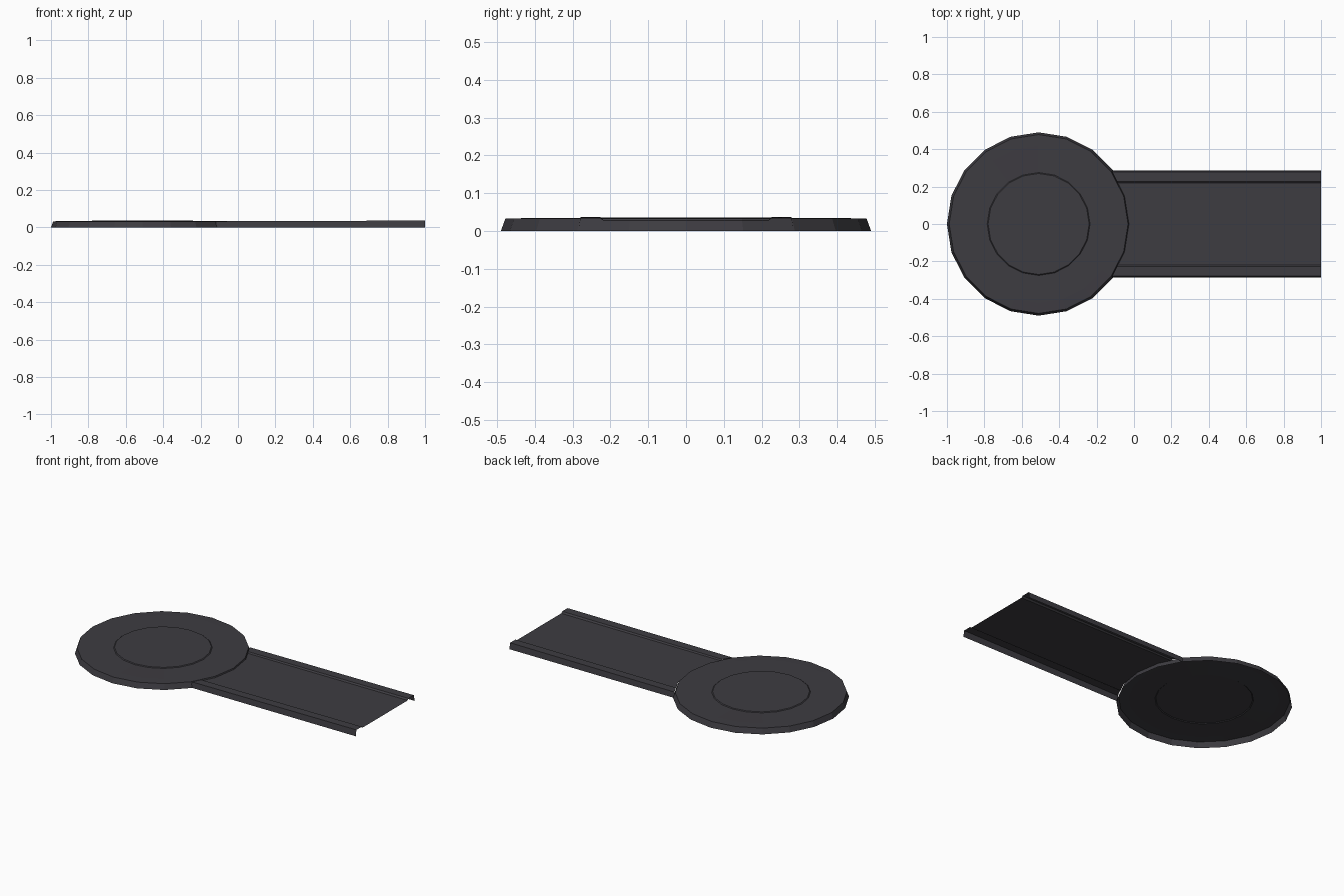
import bpy, bmesh, math

if "Cube" in bpy.data.objects:
    bpy.data.objects.remove(bpy.data.objects["Cube"])

asphalt = bpy.data.materials.new("dark asphalt")
asphalt.diffuse_color = (0.047, 0.045, 0.053, 1)
asphalt.use_nodes = True
asphalt.node_tree.nodes["Principled BSDF"].inputs["Base Color"].default_value = asphalt.diffuse_color

CX, R, SIDES = -0.51, 0.49, 20


def finish(name, bm):
    me = bpy.data.meshes.new(name)
    bm.to_mesh(me)
    bm.free()
    me.materials.append(asphalt)
    ob = bpy.data.objects.new(name, me)
    bpy.context.collection.objects.link(ob)
    return ob


# Round end: open-bottomed shell of concentric 20-sided rings
bm = bmesh.new()
rings = []
for r, z in [(R, 0), (0.478, 0.033), (0.42, 0.034), (0.275, 0.032), (0.27, 0.036)]:
    rings.append([bm.verts.new((CX + r * math.cos(i * math.tau / SIDES),
                                r * math.sin(i * math.tau / SIDES), z))
                  for i in range(SIDES)])
for lo, hi in zip(rings, rings[1:]):
    for i in range(SIDES):
        j = (i + 1) % SIDES
        bm.faces.new((lo[i], lo[j], hi[j], hi[i]))
bm.faces.new(rings[-1])
finish("round_end", bm)


# Road strip: kerbed cross-section that starts on the disc's outline
def disc_x(y):
    step = math.tau / SIDES
    r = 0.483
    k = int(math.asin(min(abs(y) / r, 1)) / step + 1e-6)
    a, b = k * step, (k + 1) * step
    t = (abs(y) / r - math.sin(a)) / (math.sin(b) - math.sin(a))
    return CX + r * (math.cos(a) + t * (math.cos(b) - math.cos(a)))


half = [(0.285, 0, 0), (0.279, 0.033, 0.037), (0.227, 0.033, 0.037),
        (0.218, 0.027, 0.028), (0.483 * math.sin(math.tau / SIDES), 0.027, 0.028)]
profile = [(-y, a, b) for y, a, b in half] + [(0, 0.027, 0.028)] + half[::-1]
bm = bmesh.new()
near = [bm.verts.new((disc_x(y), y, a)) for y, a, b in profile]
far = [bm.verts.new((1, y, b)) for y, a, b in profile]
for i in range(len(profile) - 1):
    bm.faces.new((near[i], far[i], far[i + 1], near[i + 1]))
finish("road_strip", bm)
